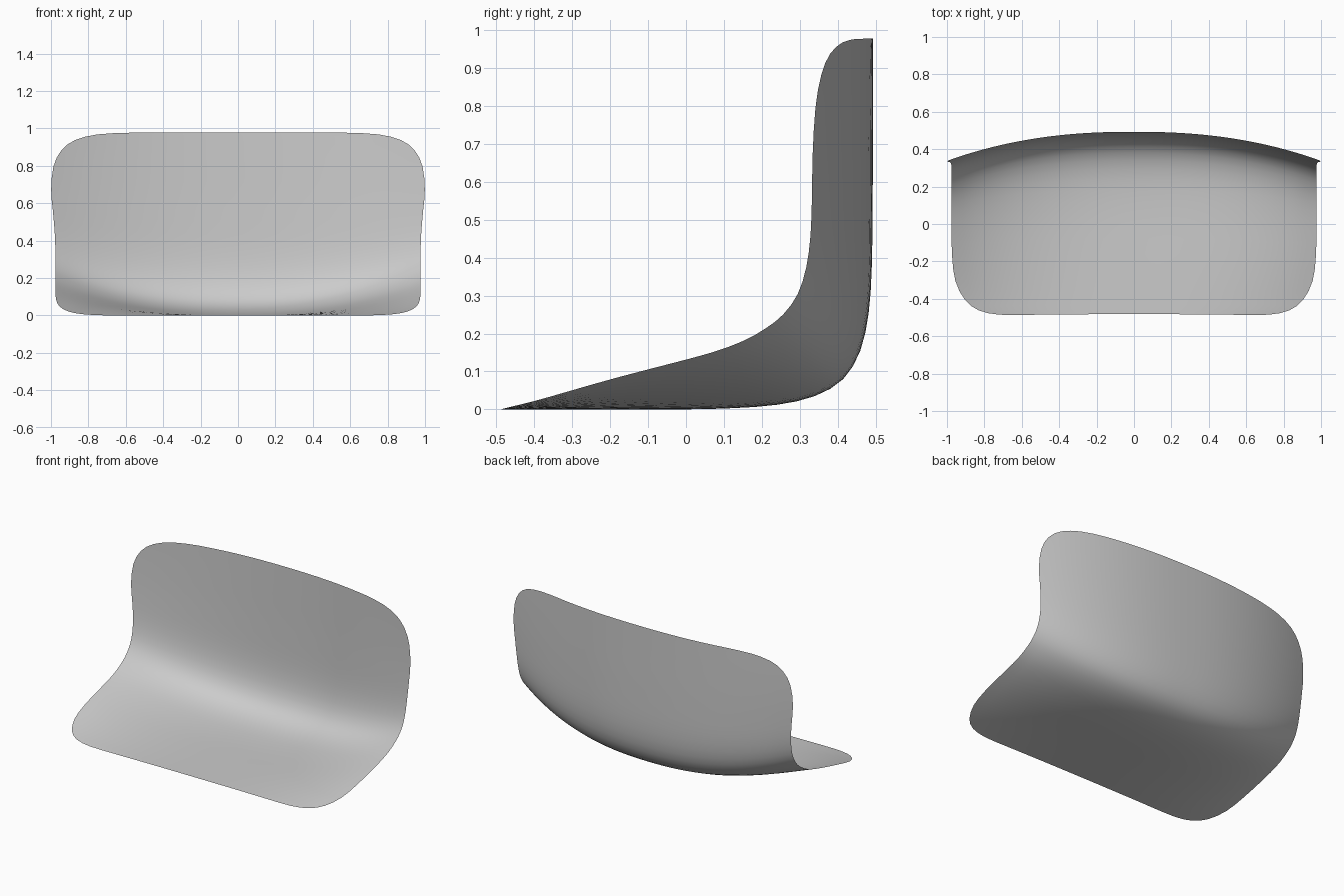
import bpy, bmesh

# Rows from front lip to top edge:
# half width, centre profile (y, z), side profile (y, z)
ROWS = [
    (0.58, -0.482, 0.000, -0.495, 0.000),
    (0.72, -0.478, 0.000, -0.492, 0.002),
    (0.83, -0.455, 0.000, -0.465, 0.010),
    (0.905, -0.40, 0.000, -0.405, 0.025),
    (0.955, -0.30, 0.000, -0.305, 0.052),
    (0.972, -0.16, 0.000, -0.18, 0.086),
    (0.976, 0.00, 0.000, -0.04, 0.122),
    (0.976, 0.12, 0.003, 0.07, 0.152),
    (0.976, 0.24, 0.012, 0.15, 0.182),
    (0.976, 0.34, 0.035, 0.21, 0.216),
    (0.976, 0.415, 0.08, 0.255, 0.252),
    (0.976, 0.46, 0.155, 0.293, 0.305),
    (0.977, 0.482, 0.255, 0.316, 0.375),
    (0.981, 0.490, 0.37, 0.329, 0.460),
    (0.990, 0.492, 0.50, 0.336, 0.560),
    (0.999, 0.493, 0.64, 0.341, 0.670),
    (0.987, 0.493, 0.785, 0.344, 0.795),
    (0.945, 0.493, 0.880, 0.345, 0.882),
    (0.87, 0.493, 0.940, 0.345, 0.938),
    (0.75, 0.493, 0.972, 0.345, 0.965),
    (0.60, 0.493, 0.979, 0.345, 0.972),
]
COLS, STEPS = 32, 2


def spline(a, b, c, d, t):
    """Smooth curve between b and c."""
    return [0.5 * (2*q + (r-p)*t + (2*p-5*q+4*r-s)*t*t + (3*q-p-3*r+s)*t**3)
            for p, q, r, s in zip(a, b, c, d)]


# Refine the rows
rows = []
last = len(ROWS) - 1
for i in range(last):
    pts = [ROWS[max(0, min(last, i + k))] for k in (-1, 0, 1, 2)]
    rows += [spline(*pts, j / STEPS) for j in range(STEPS)]
rows.append(ROWS[-1])

# Loft the sheet: centre profile blends outwards to the side profile
bm = bmesh.new()
grid = []
for w, cy, cz, ey, ez in rows:
    line = []
    for j in range(COLS + 1):
        x = w * (2 * j / COLS - 1)
        k = (abs(x) / 0.98) ** 2.3
        line.append(bm.verts.new((x, cy + (ey-cy)*k, max(0, cz + (ez-cz)*k))))
    grid.append(line)
for a, b in zip(grid, grid[1:]):
    for j in range(COLS):
        bm.faces.new((a[j], a[j+1], b[j+1], b[j])).smooth = True

mesh = bpy.data.meshes.new("seat_shell")
bm.to_mesh(mesh)
bm.free()
bpy.context.collection.objects.link(bpy.data.objects.new("seat_shell", mesh))
